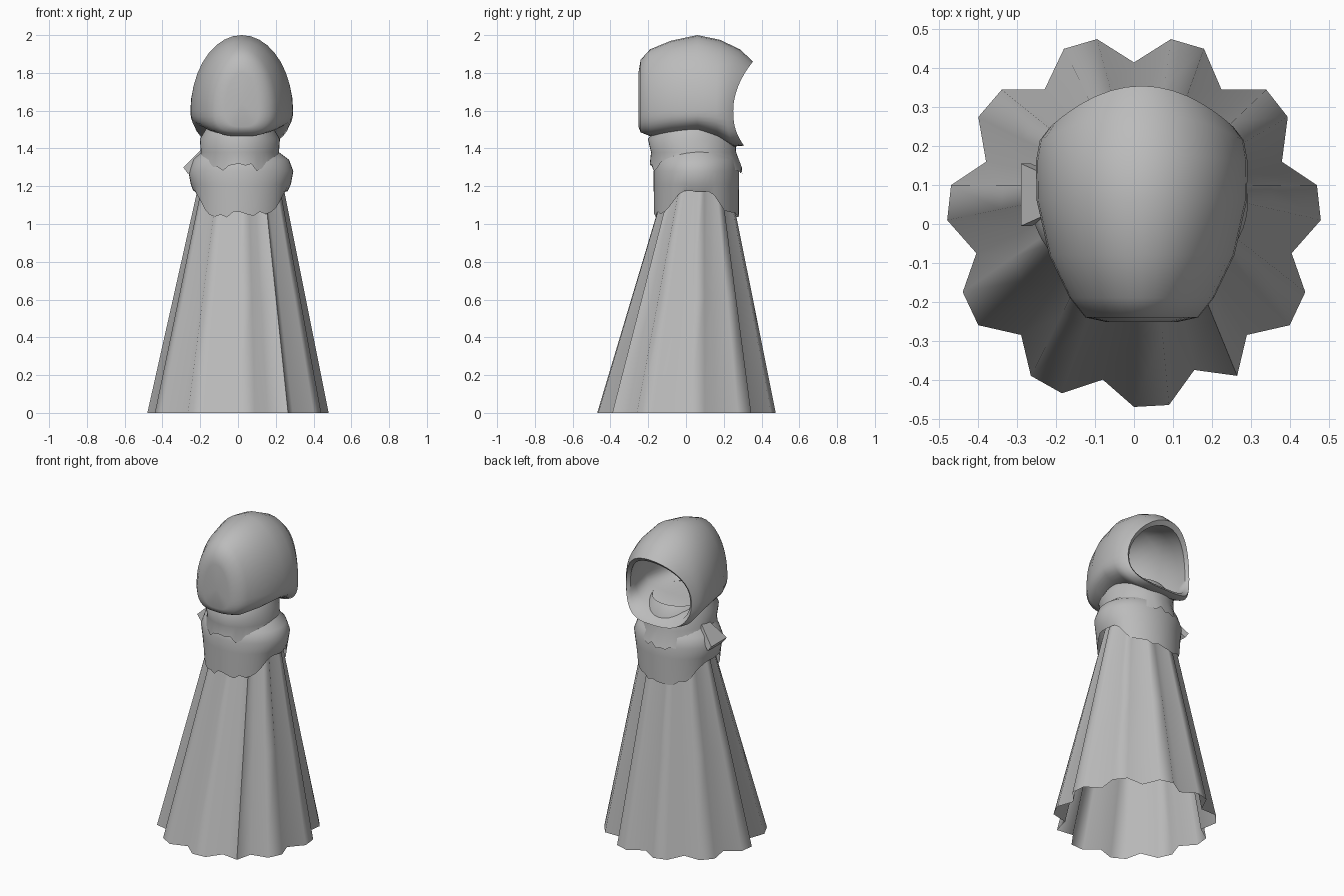
import bpy, bmesh, math, random
from mathutils import Vector

random.seed(4)
cube = bpy.data.objects.get("Cube")
if cube:
    bpy.data.objects.remove(cube, do_unlink=True)

grey = bpy.data.materials.new("cloth grey")
grey.use_nodes = True
COLOUR = (0.5, 0.5, 0.5, 1)
grey.diffuse_color = COLOUR
grey.node_tree.nodes["Principled BSDF"].inputs["Base Color"].default_value = COLOUR


def finish(name, bm, angle):
    mesh = bpy.data.meshes.new(name)
    bm.to_mesh(mesh)
    bm.free()
    mesh.materials.append(grey)
    ob = bpy.data.objects.new(name, mesh)
    bpy.context.collection.objects.link(ob)
    bpy.ops.object.select_all(action='DESELECT')
    ob.select_set(True)
    bpy.context.view_layer.objects.active = ob
    bpy.ops.object.shade_smooth_by_angle(angle=math.radians(angle))
    return ob


def loft(name, rings, poles=(None, None), angle=60):
    """Skin closed rings in order; a pole closes an end to a point."""
    bm = bmesh.new()
    loops = [[bm.verts.new(p) for p in ring] for ring in rings]
    n = len(loops[0])
    for low, high in zip(loops, loops[1:]):
        for i in range(n):
            j = (i + 1) % n
            bm.faces.new((low[i], low[j], high[j], high[i]))
    for pole, loop, flip in ((poles[0], loops[0], True), (poles[1], loops[-1], False)):
        if pole:
            tip = bm.verts.new(pole)
            for i in range(n):
                a, b = loop[i], loop[(i + 1) % n]
                bm.faces.new((b, a, tip) if flip else (a, b, tip))
    return finish(name, bm, angle)


def angles(n):
    return [2 * math.pi * i / n for i in range(n)]


def smoothstep(lo, hi, v):
    t = min(1, max(0, (v - lo) / (hi - lo)))
    return t * t * (3 - 2 * t)


# Pleated skirt, straight from hem to waist
hem = [(0, .415), (-.095, .475), (-.18, .45), (-.23, .345), (-.34, .345), (-.40, .275),
       (-.38, .16), (-.47, .10), (-.48, .01), (-.405, -.075), (-.44, -.175), (-.40, -.26),
       (-.29, -.285), (-.265, -.39), (-.185, -.435), (-.08, -.40), (0, -.47), (.09, -.465),
       (.155, -.375), (.265, -.39), (.29, -.285), (.40, -.26), (.44, -.175), (.405, -.075),
       (.48, .01), (.47, .10), (.38, .16), (.395, .275), (.34, .345), (.225, .345),
       (.18, .45), (.095, .475)]
waist = [(.015 + x * .46, .062 + y * .355) for x, y in hem]
loft("skirt", [[Vector((*a, 0)).lerp(Vector((*b, 1.22)), t) for a, b in zip(hem, waist)]
               for t in (0, .5, 1)], angle=75)


# Torn cloth bands: ragged lower edge, then plain elliptical rings
def band(name, edge, base, rings, n=44):
    def ellipse(cx, cy, hx, hy, z):
        return [Vector((cx + hx * math.cos(a), cy + hy * math.sin(a), z(a))) for a in angles(n)]
    lower = ellipse(*base, edge)
    upper = [ellipse(cx, cy, hx, hy, lambda a, z=z: z) for cx, cy, hx, hy, z in rings]
    loft(name, [lower] + upper)


def torso_edge(a):
    rise = smoothstep(.42, .95, math.cos(a) ** 2)
    return 1.05 + .125 * rise + random.uniform(-.018, .018) * (1 - .7 * rise)


def collar_edge(a):
    rise = smoothstep(.2, .9, math.cos(a) ** 2)
    return 1.305 + .05 * rise - .02 * max(0, math.sin(a)) + random.uniform(-.025, .015) * (1 - .6 * rise)


band("torso_wrap", torso_edge, (.012, .055, .25, .225),
     [(.015, .055, .265, .226, 1.21), (.015, .055, .278, .226, 1.28),
      (.015, .055, .255, .21, 1.34), (.01, .05, .18, .16, 1.40)])
band("neck_collar", collar_edge, (.01, .053, .215, .245),
     [(.01, .04, .207, .225, 1.38), (.01, .03, .212, .232, 1.45), (.01, .03, .17, .18, 1.52)])


# Hood: cross-sections run from the rounded closed end to the opening,
# roll over the lip and return as the lining
def hood_ring(y, w, top, bottom, bend=0, n=36):
    ring = []
    for a in angles(n):
        c, s = math.cos(a), math.sin(a)
        if s >= 0:
            x, z = w * c, 1.6 + (top - 1.6) * s
        else:
            x = w * math.copysign(abs(c) ** .65, c)
            z = 1.6 + (1.6 - bottom) * -abs(s) ** .8
        ring.append(Vector((.02 + x, y + bend * s * s * (1 if s > 0 else .55), z)))
    return ring


sections = [(-.252, .09, 1.80, 1.515), (-.24, .145, 1.87, 1.485), (-.19, .185, 1.925, 1.465),
            (-.08, .238, 1.97, 1.475), (.06, .27, 2.0, 1.49), (.16, .272, 1.975, 1.455, .02),
            (.215, .262, 1.925, 1.41, .07), (.25, .235, 1.86, 1.415, .105),
            (.235, .215, 1.835, 1.44, .095), (.17, .225, 1.88, 1.48, .04),
            (.05, .23, 1.94, 1.51), (-.1, .19, 1.90, 1.51), (-.19, .12, 1.82, 1.53)]
loft("hood", [hood_ring(*s) for s in sections],
     poles=(Vector((.02, -.25, 1.64)), Vector((.02, -.215, 1.64))))

# Knotted cloth end sticking out of the collar on the right
bm = bmesh.new()
bmesh.ops.create_cube(bm, size=1)
for v in bm.verts:
    along, across, thick = v.co
    reach = along + .5
    width = .07 + .09 * reach
    v.co = (-.19 - .10 * reach + .026 * (thick + .5),
            .075 + across * width, 1.40 - .10 * reach - .035 * (.5 + thick))
bmesh.ops.recalc_face_normals(bm, faces=bm.faces)
finish("collar_tie", bm, 30)
